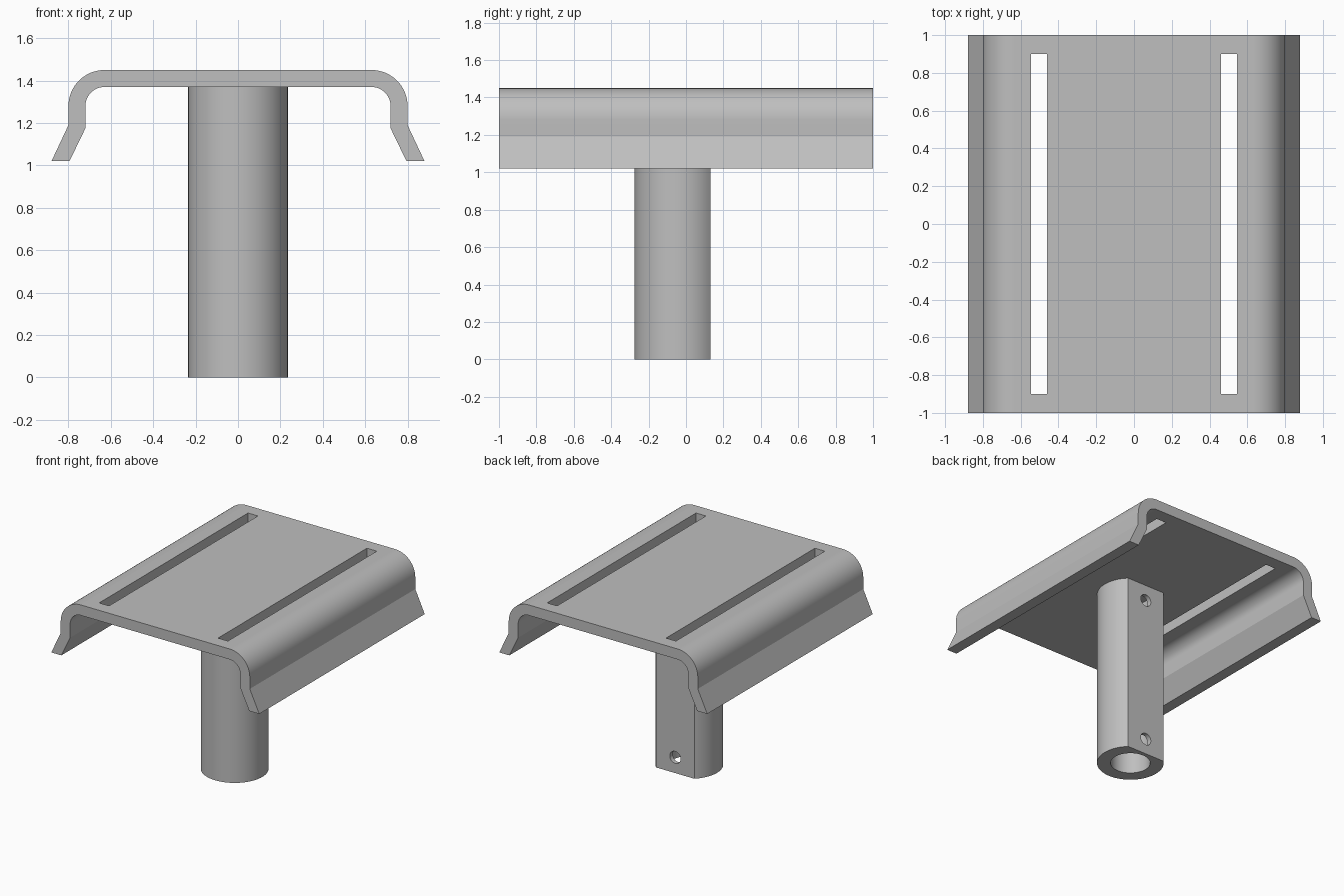
import bpy, bmesh
from math import sin, cos, pi, acos, radians
from mathutils import Matrix, Vector

cube = bpy.data.objects.get("Cube")
if cube:
    bpy.data.objects.remove(cube, do_unlink=True)

grey = bpy.data.materials.new("mid_grey")
grey.use_nodes = True
colour = (0.52, 0.52, 0.52, 1)
grey.diffuse_color = colour
grey.node_tree.nodes["Principled BSDF"].inputs["Base Color"].default_value = colour

TOP, UNDER = 1.45, 1.37
POST_R, POST_Y, FLAT = 0.235, -0.04, 0.17


def arc(cx, cy, r, start, end, steps):
    return [(cx + r * cos(start + (end - start) * i / steps),
             cy + r * sin(start + (end - start) * i / steps)) for i in range(steps + 1)]


def prism(name, profile, matrix, depth):
    """Extrude a 2D profile along its local z, then place it."""
    bm = bmesh.new()
    face = bm.faces.new([bm.verts.new((x, y, 0)) for x, y in profile])
    new = bmesh.ops.extrude_face_region(bm, geom=[face])["geom"]
    bmesh.ops.translate(bm, vec=(0, 0, depth),
                        verts=[g for g in new if isinstance(g, bmesh.types.BMVert)])
    bmesh.ops.transform(bm, matrix=matrix, verts=bm.verts)
    bmesh.ops.recalc_face_normals(bm, faces=bm.faces)
    mesh = bpy.data.meshes.new(name)
    bm.to_mesh(mesh)
    bm.free()
    obj = bpy.data.objects.new(name, mesh)
    bpy.context.collection.objects.link(obj)
    mesh.materials.append(grey)
    return obj


def cut(obj, cutters):
    """Subtract the cutters, then remove them."""
    for c in cutters:
        c.hide_render = True
        mod = obj.modifiers.new("cut", 'BOOLEAN')
        mod.operation, mod.solver, mod.object = 'DIFFERENCE', 'EXACT', c
    graph = bpy.context.evaluated_depsgraph_get()
    mesh = bpy.data.meshes.new_from_object(obj.evaluated_get(graph))
    obj.modifiers.clear()
    obj.data = mesh
    for c in cutters:
        bpy.data.objects.remove(c, do_unlink=True)


def smooth(obj):
    bpy.ops.object.select_all(action='DESELECT')
    obj.select_set(True)
    bpy.context.view_layer.objects.active = obj
    bpy.ops.object.shade_smooth_by_angle(angle=radians(20))
    mod = obj.modifiers.new("even_shading", 'WEIGHTED_NORMAL')
    mod.keep_sharp = True


def circle(r):
    return arc(0, 0, r, 0, 2 * pi, 40)[:-1]


# Profile plane is x-z, extruded along -y
along_y = Matrix.Rotation(pi / 2, 4, 'X')

# Saddle plate: rounded channel with flared lips, mirrored left to right
outer = [(0.88, 1.02), (0.80, 1.19)] + arc(0.63, 1.28, TOP - 1.28, 0, pi / 2, 16)
inner = arc(0.63, 1.28, UNDER - 1.28, pi / 2, 0, 16) + [(0.72, 1.175), (0.795, 1.02)]


def mirrored(points):
    return [(-x, z) for x, z in reversed(points)]


profile = outer + mirrored(outer) + mirrored(inner) + inner
plate = prism("saddle_plate", profile, Matrix.Translation((0, 1, 0)) @ along_y, 2)

# Long strap slots
slot = [(-0.042, -0.9), (0.042, -0.9), (0.042, 0.9), (-0.042, 0.9)]
cut(plate, [prism("slot_cutter", slot, Matrix.Translation((s * 0.503, 0, 1.3)), 0.3)
            for s in (-1, 1)])
smooth(plate)

# Post: round tube with one flat at the back
half = acos(FLAT / POST_R)
section = arc(0, 0, POST_R, pi / 2 + half, 5 * pi / 2 - half, 64)
post = prism("post", section, Matrix.Translation((0, POST_Y, 0)), UNDER)

# Central bore and two screw holes through the flat
cutters = [prism("bore_cutter", circle(0.14), Matrix.Translation((0, POST_Y, -0.1)), 1.6)]
cutters += [prism("hole_cutter", circle(0.046),
                  Matrix.Translation(Vector((0, 0.25, z))) @ along_y, 0.25)
            for z in (0.12, 1.25)]
cut(post, cutters)
smooth(post)
